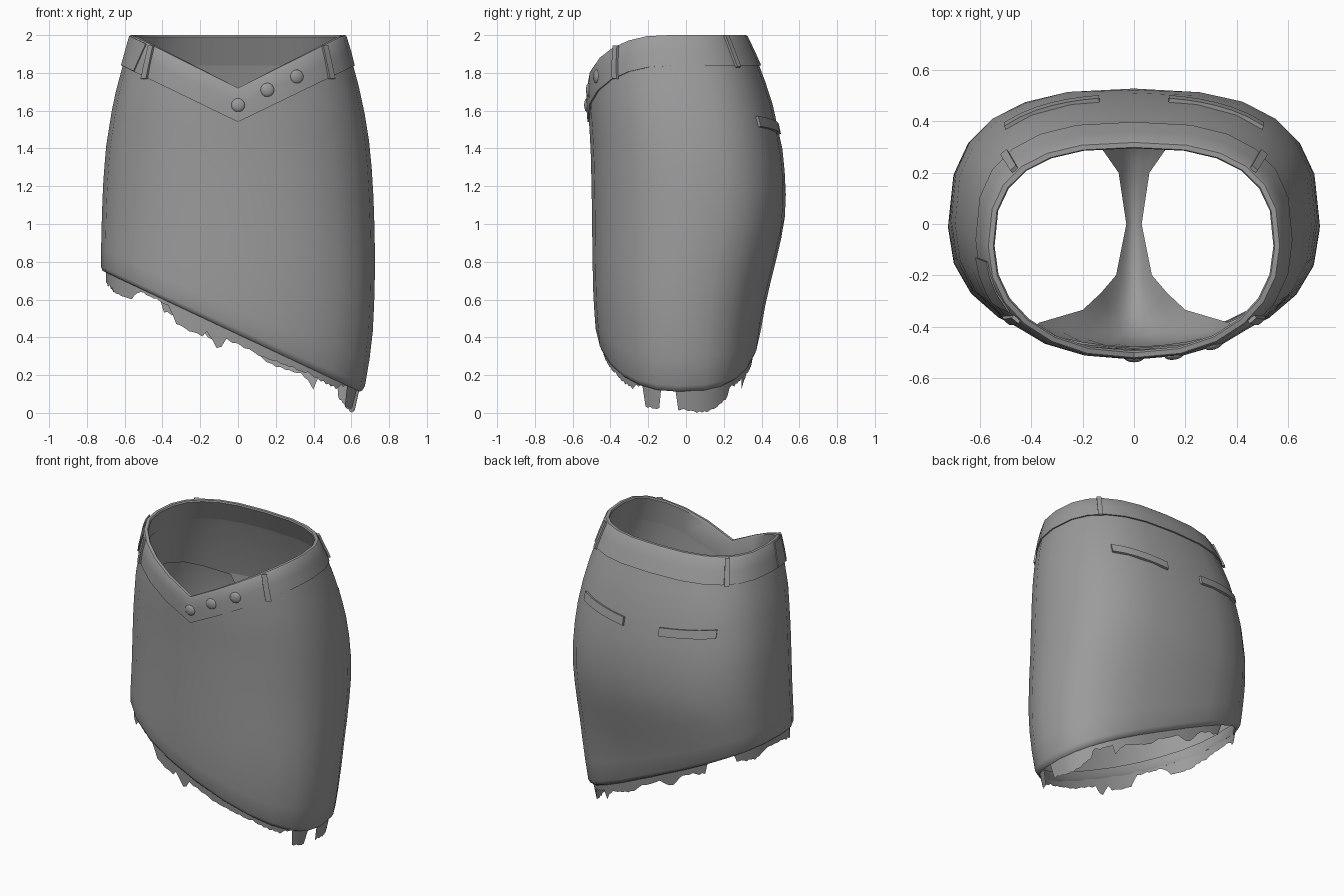
import bpy, bmesh, math, random
from mathutils import Vector

if "Cube" in bpy.data.objects:
    bpy.data.objects.remove(bpy.data.objects["Cube"])

random.seed(4)
SIDES = 24

fabric = bpy.data.materials.new("grey_fabric")
fabric.diffuse_color = (0.33, 0.33, 0.33, 1)
fabric.use_nodes = True
fabric.node_tree.nodes["Principled BSDF"].inputs["Base Color"].default_value = fabric.diffuse_color

# height, half width, front y, back y
PROFILE = [(0.0, .64, -.43, .35), (0.2, .685, -.45, .37), (0.4, .712, -.475, .39),
           (0.6, .722, -.49, .425), (0.8, .726, -.495, .475), (1.0, .722, -.497, .522),
           (1.2, .715, -.50, .53), (1.4, .70, -.505, .51), (1.65, .66, -.52, .455),
           (1.84, .61, -.515, .39), (2.0, .565, -.49, .315)]


def lerp_table(table, v):
    for p, q in zip(table, table[1:]):
        if v <= q[0]:
            t = max(0, (v - p[0]) / (q[0] - p[0]))
            return [m + (n - m) * t for m, n in zip(p[1:], q[1:])]
    return list(table[-1][1:])


def power(back):
    """Squareness of the cross-section: the back is fuller than the front."""
    return 2.65 if back else 2.2


def point(angle, z, offset=0.0):
    """Point on the body at an angle (0 = right, 90 degrees = back)."""
    a, front, back = lerp_table(PROFILE, z)
    c, s = math.cos(angle), math.sin(angle)
    e = 2 / power(s > 0)
    x = (a + offset) * math.copysign(abs(c) ** e, c)
    y = (front + back) / 2 + ((back - front) / 2 + offset) * math.copysign(abs(s) ** e, s)
    return Vector((x, y, z))


def angle_at(x, z, side):
    """Angle where the body reaches x; side is 1 for back, -1 for front."""
    a = lerp_table(PROFILE, z)[0]
    return side * math.acos(math.copysign(abs(x / a) ** (power(side > 0) / 2), x))


def edge_height(angle, rule):
    z = 1.0
    for _ in range(8):
        z = rule(point(angle, z).x, math.sin(angle) > 0.01)
    return z


def band_top(angle):
    return edge_height(angle, lambda x, back: 2.0 if back else min(2.0, 1.72 + 0.5 * abs(x)))


def band_bottom(angle):
    return edge_height(angle, lambda x, back: 1.84 if back else min(1.84, 1.54 + 0.49 * abs(x)))


def hem(angle):
    return edge_height(angle, lambda x, back: 0.415 - 0.455 * x)


def grid(name, rows, wrap=False, close=False, thickness=0.0, sharp=40):
    """Object from rows of points; wrap joins row ends, close joins last row to first."""
    bm = bmesh.new()
    vs = [[bm.verts.new(p) for p in r] for r in rows]
    n = len(rows[0])
    for i in range(len(rows) if close else len(rows) - 1):
        lo, hi = vs[i], vs[(i + 1) % len(rows)]
        for j in range(n if wrap else n - 1):
            k = (j + 1) % n
            bm.faces.new((lo[j], lo[k], hi[k], hi[j]))
    bmesh.ops.recalc_face_normals(bm, faces=bm.faces)
    mesh = bpy.data.meshes.new(name)
    bm.to_mesh(mesh)
    bm.free()
    ob = bpy.data.objects.new(name, mesh)
    bpy.context.collection.objects.link(ob)
    if thickness:
        mod = ob.modifiers.new("thickness", 'SOLIDIFY')
        mod.thickness = thickness
        mod.offset = 0
        bpy.context.view_layer.objects.active = ob
        bpy.ops.object.modifier_apply(modifier=mod.name)
    finish(ob, sharp)
    return ob


def finish(ob, sharp=40):
    ob.data.materials.append(fabric)
    bpy.ops.object.select_all(action='DESELECT')
    ob.select_set(True)
    bpy.context.view_layer.objects.active = ob
    bpy.ops.object.shade_smooth_by_angle(angle=math.radians(sharp))


angles = [2 * math.pi * i / SIDES for i in range(SIDES)]

# Skirt body, from under the waistband to a rolled hem
rows = []
for i in range(13):
    t = i / 12
    rows.append([point(a, (band_bottom(a) + 0.03) * (1 - t) + (hem(a) + 0.03) * t) for a in angles])
for off, dz in ((-0.008, 0.008), (-0.022, 0.0), (-0.03, 0.02), (-0.03, 0.07)):
    rows.append([point(a, hem(a) + dz, off) for a in angles])
grid("skirt_body", rows, wrap=True, sharp=60)

# Waistband with a front dip
rows = []
for t, off in ((0, .008), (.5, .01), (.95, .008), (1, .003), (1, -.016), (.94, -.024), (0, -.024)):
    rows.append([point(a, band_bottom(a) * (1 - t) + band_top(a) * t, off) for a in angles])
grid("waistband", rows, wrap=True, close=True)

# Belt loops
for side, x, name in ((-1, .465, "front"), (1, .485, "back")):
    for sx in (-1, 1):
        mid = angle_at(sx * x, 1.88, side)
        rows = []
        for t in (-0.06, 0.2, 0.5, 0.8, 0.99):
            z = band_bottom(mid) * (1 - t) + band_top(mid) * t
            rows.append([point(mid + d, z, 0.012) for d in (-0.036, 0.036)])
        grid(f"{name}_belt_loop", rows, thickness=0.014)

# Waistband overlap on the left
rows = []
for t in (0.02, 0.5, 0.97):
    row = []
    for d in (187, 195, 204, 210 + 6 * t):
        a = math.radians(d)
        row.append(point(a, band_bottom(a) * (1 - t) + band_top(a) * t, .011))
    rows.append(row)
grid("waistband_overlap", rows, thickness=0.006)

# Back pocket welts
for sx in (-1, 1):
    rows = []
    for dz in (0, 0.055):
        row = []
        for i in range(7):
            x = 0.135 + 0.365 * i / 6
            z = 1.475 + 0.04 * i / 6 + dz
            row.append(point(angle_at(sx * x, z, 1), z, 0.004))
        rows.append(row)
    grid("back_pocket_welt", rows, thickness=0.016)

# Front buttons
for x, z in ((0, 1.63), (.155, 1.71), (.31, 1.78)):
    a = angle_at(x, z, -1)
    p = point(a, z, 0.004)
    tangent = point(a + 0.05, z) - point(a - 0.05, z)
    normal = tangent.cross(Vector((0, 0, 1)))
    bpy.ops.mesh.primitive_uv_sphere_add(segments=16, ring_count=8, radius=0.037, location=p)
    button = bpy.context.object
    button.name = "button"
    button.scale.z = 0.45
    button.rotation_euler = normal.to_track_quat('Z', 'Y').to_euler()
    finish(button)

# Torn lining below the hem: angle in degrees, hanging depth
TEAR = [(-28, .0), (-27, .11), (-13, .10), (-12, -.02), (-1, -.02), (0, .10), (22, .115),
        (38, .08), (40, .03), (56, .03), (58, .09), (66, .05), (80, .07), (92, .04), (97, .10),
        (104, .04), (118, .06), (121, -.02), (140, -.02), (142, .05), (158, .08), (172, .04),
        (188, .06), (205, .09), (219, .08), (221, .02), (241, .02), (243, .10), (256, .10),
        (258, .06), (263, .13), (266, .06), (285, .05), (305, .03), (322, .03), (332, .0)]
top, bottom = [], []
COUNT = 180
for i in range(COUNT):
    deg = -28 + 360 * i / COUNT
    a = math.radians(deg)
    depth = lerp_table(TEAR, deg)[0]
    if depth > 0 and i % 2:
        depth += random.uniform(-0.012, 0.012)
    h = hem(a)
    top.append(point(a, h + 0.05, -0.025))
    bottom.append(point(a, max(h - depth, 0), -0.025))
grid("torn_lining", [top, bottom], wrap=True)

# Inner brief, upper part close to the skirt wall with raised leg openings at the sides
rows = []
for t in (0, 0.5, 1):
    row = []
    for a in angles:
        low = 1.37 + 0.17 * min(1, abs(math.cos(a))) ** 2
        row.append(point(a, band_bottom(a) * (1 - t) + min(low, band_bottom(a) - .05) * t, -0.02))
    rows.append(row)
grid("inner_brief_hip", rows, wrap=True)

# Inner brief, strip between the legs: middle y and z, half width, edge y and z
BRIEF = [(.485, 1.42, .37, .44, 1.42), (.50, 1.1, .26, .46, 1.2), (.45, .85, .19, .38, 1.0),
         (.36, .70, .13, .30, .82), (.24, .60, .06, .20, .64), (0, .54, .03, 0, .55),
         (-.24, .58, .07, -.20, .62), (-.36, .64, .13, -.27, .75), (-.44, .74, .20, -.335, .88),
         (-.47, .95, .37, -.385, 1.1), (-.48, 1.42, .40, -.41, 1.42)]
rows = []
for y, z, w, ey, ez in BRIEF:
    row = []
    for i in range(-4, 5):
        t = (i / 4) ** 2
        row.append((w * i / 4, y + (ey - y) * t, z + (ez - z) * t))
    rows.append(row)
grid("inner_brief_strip", rows, sharp=60)
